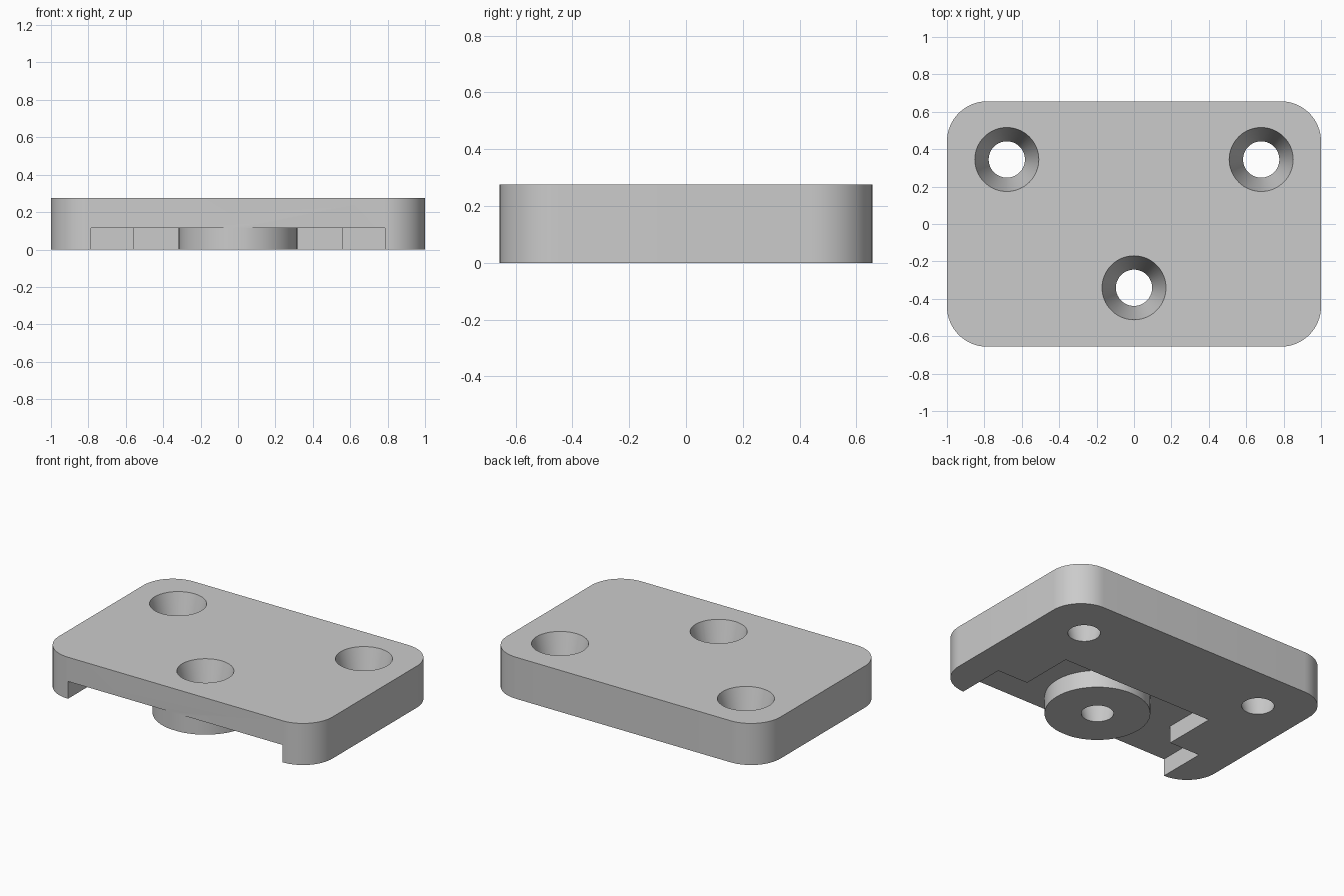
import bpy, bmesh, math

if "Cube" in bpy.data.objects:
    bpy.data.objects.remove(bpy.data.objects["Cube"], do_unlink=True)

HALF_X, HALF_Y, HEIGHT, CORNER = 1.0, 0.656, 0.275, 0.215
RECESS = 0.115
BOSS = (0, -0.341)
HOLES = [(-0.68, 0.345), (0.68, 0.345), BOSS]

grey = bpy.data.materials.new("light_grey")
grey.use_nodes = True
colour = (0.6, 0.6, 0.6, 1)
grey.diffuse_color = colour
grey.node_tree.nodes["Principled BSDF"].inputs["Base Color"].default_value = colour


def make_object(name, bm):
    bmesh.ops.recalc_face_normals(bm, faces=bm.faces)
    mesh = bpy.data.meshes.new(name)
    bm.to_mesh(mesh)
    bm.free()
    mesh.materials.append(grey)
    obj = bpy.data.objects.new(name, mesh)
    bpy.context.collection.objects.link(obj)
    return obj


def prism(name, outline, low, high):
    bm = bmesh.new()
    face = bm.faces.new([bm.verts.new((x, y, low)) for x, y in outline])
    grown = bmesh.ops.extrude_face_region(bm, geom=[face])["geom"]
    moved = [v for v in grown if isinstance(v, bmesh.types.BMVert)]
    bmesh.ops.translate(bm, verts=moved, vec=(0, 0, high - low))
    return make_object(name, bm)


def cone(name, centre, r_low, r_high, low, high):
    bm = bmesh.new()
    bmesh.ops.create_cone(bm, cap_ends=True, segments=64, radius1=r_low,
                          radius2=r_high, depth=high - low)
    bmesh.ops.translate(bm, verts=bm.verts, vec=(*centre, (low + high) / 2))
    return make_object(name, bm)


def cut(target, cutter):
    bpy.ops.object.select_all(action="DESELECT")
    bpy.context.view_layer.objects.active = target
    target.select_set(True)
    mod = target.modifiers.new("cut", "BOOLEAN")
    mod.operation = "DIFFERENCE"
    mod.solver = "EXACT"
    mod.object = cutter
    bpy.ops.object.modifier_apply(modifier=mod.name)
    bpy.data.objects.remove(cutter, do_unlink=True)


# Plate with rounded corners
outline = []
for quarter, (sx, sy) in enumerate([(1, 1), (-1, 1), (-1, -1), (1, -1)]):
    for step in range(17):
        a = (quarter + step / 16) * math.pi / 2
        outline.append((sx * (HALF_X - CORNER) + CORNER * math.cos(a),
                        sy * (HALF_Y - CORNER) + CORNER * math.sin(a)))
plate = prism("mounting_plate", outline, 0, HEIGHT)

# Stepped recess in the underside, open at the front, leaving a round boss
half = [(0.785, -0.9), (0.785, -0.33), (0.56, -0.33), (0.56, 0.03)]
pocket = prism("recess_cutter", half + [(-x, y) for x, y in reversed(half)],
               -0.1, RECESS)
cut(pocket, cone("boss_core", BOSS, 0.317, 0.317, -0.2, 0.2))
cut(plate, pocket)

# Tapered screw holes, continued slightly beyond both faces
slope = (0.171 - 0.097) / HEIGHT
extra = 0.02
for spot in HOLES:
    cut(plate, cone("hole_cutter", spot, 0.097 - slope * extra,
                    0.171 + slope * extra, -extra, HEIGHT + extra))

bpy.ops.object.shade_smooth_by_angle(angle=math.radians(30))
